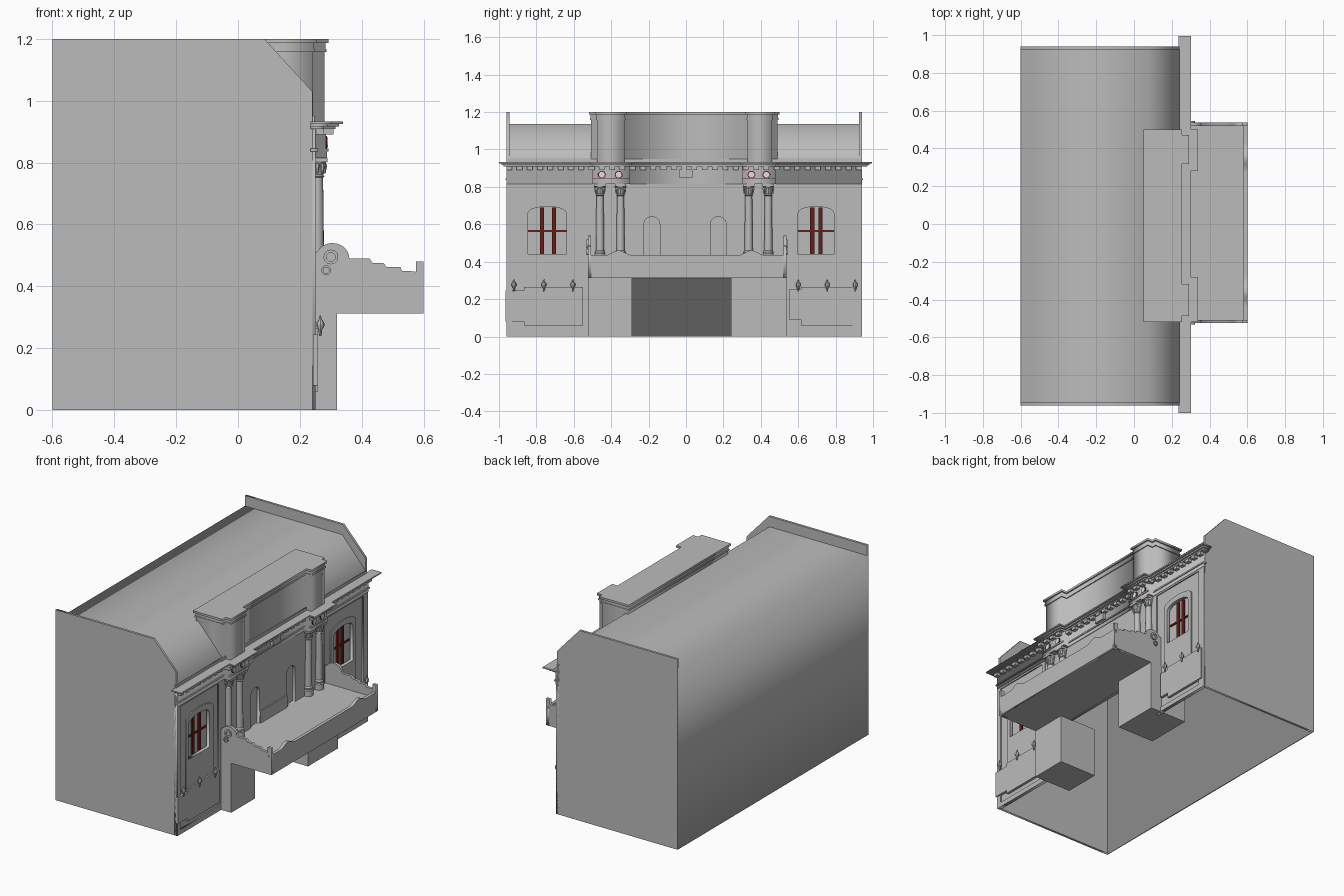
import bpy, bmesh, math
from mathutils import Matrix

if "Cube" in bpy.data.objects:
    bpy.data.objects.remove(bpy.data.objects["Cube"])


def material(name, rgb):
    m = bpy.data.materials.new(name)
    m.diffuse_color = (*rgb, 1)
    m.use_nodes = True
    m.node_tree.nodes["Principled BSDF"].inputs["Base Color"].default_value = m.diffuse_color
    return m


STONE = material("grey_stone", (0.5, 0.5, 0.5))
RED = material("dark_red", (0.14, 0.012, 0.01))
PALE = material("pale_disc", (0.8, 0.72, 0.72))
AXES = {
    'xy': Matrix.Identity(3),
    'yz': Matrix(((0, 0, 1), (1, 0, 0), (0, 1, 0))),
    'xz': Matrix(((1, 0, 0), (0, 0, -1), (0, 1, 0))),
}


def add(name, mesh, mat=STONE):
    ob = bpy.data.objects.new(name, mesh)
    bpy.context.collection.objects.link(ob)
    mesh.materials.clear()
    mesh.materials.append(mat)
    return ob


def slab(name, plane, loops, a, b, mat=STONE):
    """Filled outline (later loops are holes) spanning a..b across the plane."""
    cu = bpy.data.curves.new(name, 'CURVE')
    cu.dimensions = '2D'
    cu.fill_mode = 'BOTH'
    cu.extrude = abs(b - a) / 2
    for pts in loops:
        sp = cu.splines.new('POLY')
        sp.points.add(len(pts) - 1)
        for p, q in zip(sp.points, pts):
            p.co = (q[0], q[1], 0, 1)
        sp.use_cyclic_u = True
    tmp = bpy.data.objects.new(name + "_tmp", cu)
    bpy.context.collection.objects.link(tmp)
    bpy.context.view_layer.update()
    me = bpy.data.meshes.new_from_object(
        tmp.evaluated_get(bpy.context.evaluated_depsgraph_get()))
    bpy.data.objects.remove(tmp)
    rot = AXES[plane]
    mid = (a + b) / 2
    off = {'xy': (0, 0, mid), 'yz': (mid, 0, 0), 'xz': (0, mid, 0)}[plane]
    me.transform(Matrix.Translation(off) @ rot.to_4x4())
    return add(name, me, mat)


def rect(a, b, c, d):
    return [(a, c), (b, c), (b, d), (a, d)]


def box(name, x, y, z, mat=STONE):
    bm = bmesh.new()
    bmesh.ops.create_cube(bm, size=1)
    bmesh.ops.scale(bm, vec=(x[1] - x[0], y[1] - y[0], z[1] - z[0]), verts=bm.verts)
    bmesh.ops.translate(bm, vec=(sum(x) / 2, sum(y) / 2, sum(z) / 2), verts=bm.verts)
    me = bpy.data.meshes.new(name)
    bm.to_mesh(me)
    bm.free()
    return add(name, me, mat)


def arch(a, b, z0, spring, top, n=10):
    c, r = (a + b) / 2, (b - a) / 2
    return [(a, z0), (b, z0)] + [
        (c + r * math.cos(math.pi * i / n), spring + (top - spring) * math.sin(math.pi * i / n))
        for i in range(n + 1)]


def lathe(name, x, y, profile, n=16):
    bm = bmesh.new()
    rings = [[bm.verts.new((x + r * math.cos(2 * math.pi * i / n),
                            y + r * math.sin(2 * math.pi * i / n), z)) for i in range(n)]
             for r, z in profile]
    for lo, hi in zip(rings, rings[1:]):
        for i in range(n):
            bm.faces.new((lo[i], lo[(i + 1) % n], hi[(i + 1) % n], hi[i]))
    bm.faces.new(rings[0][::-1])
    bm.faces.new(rings[-1])
    me = bpy.data.meshes.new(name)
    bm.to_mesh(me)
    bm.free()
    for p in me.polygons:
        p.use_smooth = len(p.vertices) == 4
    me.set_sharp_from_angle(angle=math.radians(35))
    return add(name, me)


def disc(name, y, z, r, a, b, mat):
    pts = [(y + r * math.cos(i * math.pi / 8), z + r * math.sin(i * math.pi / 8)) for i in range(16)]
    return slab(name, 'yz', [pts], a, b, mat)


def stepped(back, front, bump, y0, y1, bumps):
    """Plan outline with two projecting bays on the street side."""
    pts = [(back, y0), (front, y0)]
    for a, b in bumps:
        pts += [(front, a), (bump, a), (bump, b), (front, b)]
    return pts + [(front, y1), (back, y1)]


# Hollow body: roof and back wall, open underneath, with end walls rising as parapets
slab("roof_and_back_wall", 'xz', [[(-.6, 0), (-.6, 1.135), (.08, 1.135), (.24, .955), (.24, .94),
     (.075, 1.125), (-.59, 1.125), (-.59, 0)]], -.945, .925)
for side, a, b in (("left", -.96, -.945), ("right", .925, .94)):
    slab(side + "_end_wall", 'xz', [[(-.6, 0), (.24, 0), (.24, 1.03), (.085, 1.2), (-.6, 1.2)]], a, b)

# Wings: wall with arched window, raised frame, surround, pane and bars
wings = (("left", (-.96, -.52), (-.935, -.545), (-.87, -.60), (-.845, -.64), (-.77, -.705)),
         ("right", (.50, .94), (.50, .895), (.57, .82), (.60, .79), (.675, .72)))
for side, wall, panel, outer, inner, bars in wings:
    hole = arch(*inner, .44, .66, .695)
    slab(side + "_wing_wall", 'yz', [rect(*wall, 0, .95), hole], .228, .242)
    slab(side + "_wing_frame", 'yz', [rect(*wall, 0, .91),
         rect(panel[0] + .004, panel[1] - .004, .03, .805)], .242, .25)
    slab(side + "_window_surround", 'yz', [arch(*outer, .22, .69, .73), hole], .242, .248)
    box(side + "_window_pane", (.212, .22), (inner[0] - .01, inner[1] + .01), (.43, .70))
    for y in bars:
        box(side + "_window_bar", (.22, .229), (y - .011, y + .011), (.44, .69), RED)
    box(side + "_window_crossbar", (.22, .228), inner, (.56, .57), RED)

# Low panels and finials in front of the wings
for y, z in (((-.965, -.865), (.08, .245)), ((-.865, -.55), (.06, .265)),
             ((.55, .615), (.09, .25)), ((.615, .925), (.06, .265))):
    box("low_panel", (.242, .258), y, z)
for y in (-.92, -.76, -.605, .60, .755, .905):
    lathe("finial", .266, y, [(.004, .24), (.006, .26), (.013, .272), (.013, .282), (.005, .293), (.002, .305)], 8)

# Central wall with two arched niches
niches = [arch(-.225, -.14, .40, .60, .64), arch(.13, .215, .40, .60, .64)]
slab("central_wall", 'yz', [rect(-.52, .50, .31, .95)] + niches, .232, .248)
box("niche_back", (.222, .232), (-.25, .24), (.38, .66))
box("central_ledge", (.247, .256), (-.14, .13), (.39, .475))

# Piers below the balcony
for y in ((-.525, -.29), (.24, .54)):
    box("balcony_pier", (.06, .32), y, (0, .315))

# Balcony: slab floor, shaped sides and wavy front
box("balcony_floor", (.24, .59), (-.52, .53), (.312, .40))
curve = [(.305 + .055 * math.cos(t), .49 + .05 * math.sin(t))
         for t in [math.pi * (.86 - .086 * i) for i in range(11)]]
side_profile = [(.24, .312), (.60, .312), (.60, .48), (.575, .48), (.575, .447), (.55, .45), (.53, .45),
                (.525, .463), (.48, .463), (.47, .475), (.435, .475), (.425, .49)] + curve[::-1] + [(.24, .51)]
for a, b in ((-.525, -.507), (.52, .537)):
    slab("balcony_side", 'xz', [side_profile], a, b)
for a, b in ((-.532, -.525), (.537, .544)):
    for x, z, r in ((.30, .495, .024), (.285, .452, .016)):
        ring = [[(x + k * math.cos(i * math.pi / 6), z + k * math.sin(i * math.pi / 6))
                 for i in range(12)] for k in (r, r * .6)]
        slab("balcony_scroll", 'xz', ring, a, b)


def front_height(y):
    d = min(abs(y + .36), abs(y - .35))
    return .435 + (.025 * (1 + math.cos(math.pi * d / .07)) / 2 if d < .07 else 0)


ys = [-.525 + 1.062 * i / 60 for i in range(61)]
slab("balcony_front", 'yz', [[(.537, .312)] + [(y, front_height(y)) for y in ys[::-1]] + [(-.525, .312)]], .58, .60)

# Paired columns with leafy capitals and roundels above
for y in (-.46, -.35, .335, .44):
    lathe("column", .256, y, [(.030, .40), (.030, .435), (.025, .44), (.028, .452), (.022, .46),
                              (.021, .60), (.019, .752), (.023, .756), (.019, .762),
                              (.026, .785), (.022, .787), (.032, .805)])
    for i in range(8):
        t = i * math.pi / 4
        lathe("capital_leaf", .256 + .024 * math.cos(t), y + .024 * math.sin(t),
              [(.003, .765), (.007, .785), (.007, .793), (.003, .798)], 6)
    box("column_abacus", (.24, .29), (y - .03, y + .03), (.802, .815))
for y in (-.45, -.36, .35, .43):
    disc("roundel_rim", y, .865, .021, .284, .288, RED)
    disc("roundel_face", y, .865, .016, .287, .291, PALE)

# Entablature and stepped cornice
bays = ((-.50, -.30), (.30, .48))
slab("architrave", 'xy', [stepped(.235, .252, .288, -.96, .94, bays)], .815, .836)
slab("string_band", 'xy', [stepped(.235, .258, .293, -.965, .945, bays)], .836, .845)
slab("frieze", 'xy', [stepped(.235, .252, .284, -.96, .94, bays)], .845, .91)
box("keystone", (.25, .27), (-.037, .037), (.85, .893))
for z0, z1, e in ((.908, .916, 0), (.916, .924, .012), (.924, .932, .025)):
    wide = [(a - e * .8, b + e * .8) for a, b in bays]
    slab("cornice", 'xy', [stepped(.235, .278 + e, .315 + e, -.975 - e, .97 + e, wide)], z0, z1)
for i in range(35):
    y = -.945 + i * .055
    x = .252
    if any(a - .01 < y < b + .01 for a, b in bays):
        x = .284
    box("dentil", (x - .02, x + .024), (y - .015, y + .015), (.89, .91))

# Attic block with capped corner piers
for z0, z1, e in ((.93, 1.157, 0), (1.157, 1.167, .006), (1.167, 1.187, .003), (1.187, 1.2, .012)):
    piers = [(-.475 - e, -.33 + e), (.33 - e, .46 + e)]
    slab("attic" if e == 0 else "attic_cap", 'xy',
         [stepped(.062 - e, .243 + e, .28 + e, -.507 - e, .488 + e, piers)], z0, z1)
